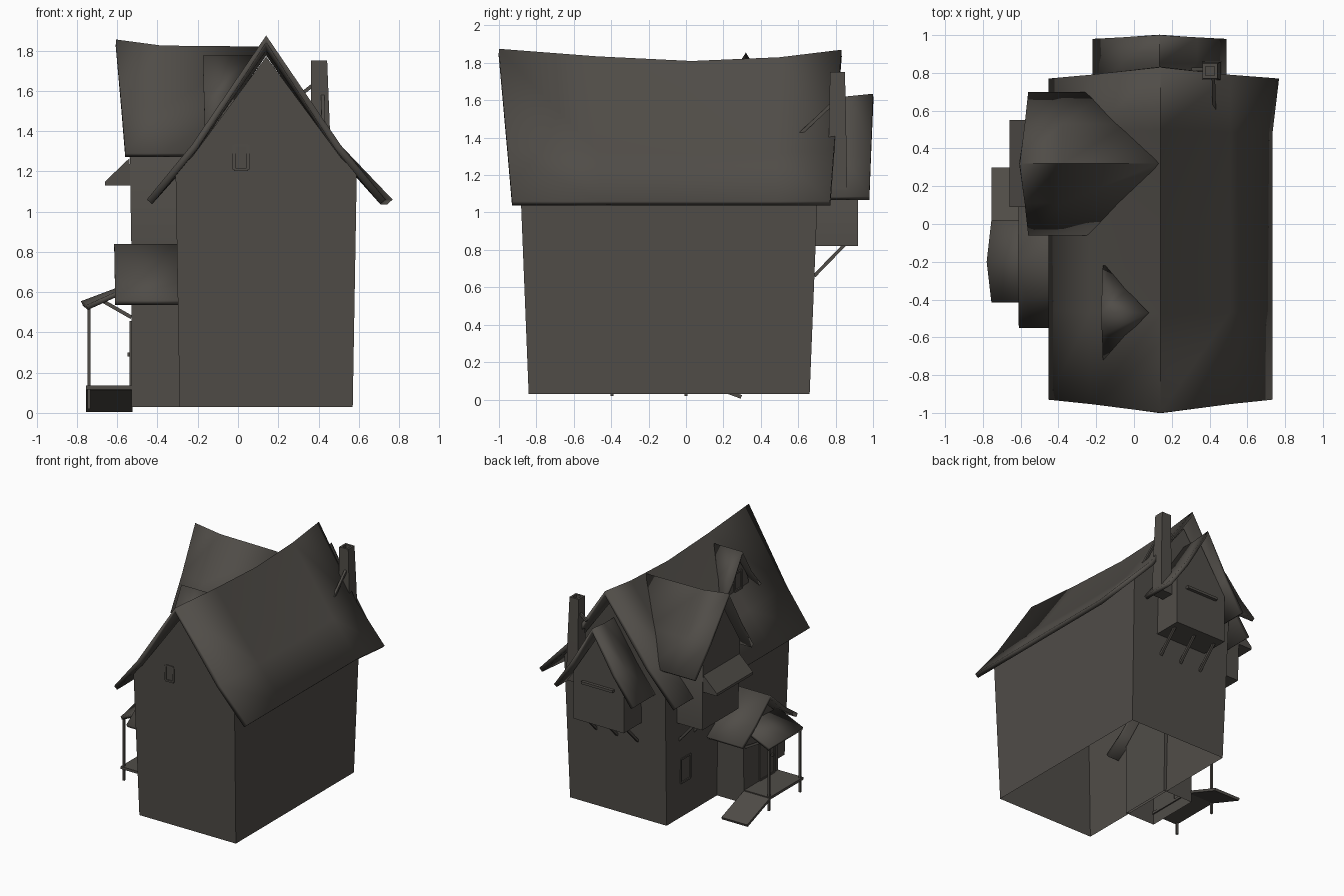
import bpy, bmesh, math
from mathutils import Vector

if "Cube" in bpy.data.objects:
    bpy.data.objects.remove(bpy.data.objects["Cube"])

MAT = bpy.data.materials.new("dark weathered wood")
MAT.diffuse_color = (0.08, 0.073, 0.064, 1)
MAT.use_nodes = True
MAT.node_tree.nodes["Principled BSDF"].inputs["Base Color"].default_value = MAT.diffuse_color


def make(name, verts, faces, thick=0, smooth=True, up=False):
    me = bpy.data.meshes.new(name)
    me.from_pydata([tuple(v) for v in verts], [], faces)
    bm = bmesh.new()
    bm.from_mesh(me)
    bmesh.ops.recalc_face_normals(bm, faces=bm.faces)
    bm.normal_update()
    if up and sum(f.normal.z for f in bm.faces) < 0:
        bmesh.ops.reverse_faces(bm, faces=bm.faces)
    bm.to_mesh(me)
    bm.free()
    ob = bpy.data.objects.new(name, me)
    bpy.context.collection.objects.link(ob)
    me.materials.append(MAT)
    bpy.ops.object.select_all(action='DESELECT')
    ob.select_set(True)
    bpy.context.view_layer.objects.active = ob
    if smooth:
        bpy.ops.object.shade_smooth_by_angle(angle=math.radians(35))
    if thick:
        m = ob.modifiers.new("thickness", 'SOLIDIFY')
        m.thickness = thick
        m.offset = -1
    return ob


def place(axis, u, s, z):
    return (u, s, z) if axis == 'y' else (s, u, z)


def mirror(profile):
    # half profile ends on the centre line
    return [(-u, z) for u, z in profile] + [(u, z) for u, z in profile[-2::-1]]


def grid_faces(rows, cols):
    return [(i * cols + j, i * cols + j + 1, (i + 1) * cols + j + 1, (i + 1) * cols + j)
            for i in range(rows - 1) for j in range(cols - 1)]


def roof(name, axis, c, profile, stations, thick=0.03):
    # stations: ridge position, eave position, ridge lift
    pts = mirror(profile)
    z0, z1 = profile[0][1], profile[-1][1]
    verts = []
    for ridge, eave, lift in stations:
        for u, z in pts:
            t = (z - z0) / (z1 - z0)
            verts.append(place(axis, c + u, eave + (ridge - eave) * t, z + lift * t))
    return make(name, verts, grid_faces(len(stations), len(pts)), thick, up=True)


def walls(name, axis, c, profile, s0, s1, k0=0.0, k1=0.0, bottom=False):
    # gabled shell, ends lean outwards by k per unit of height
    pts = mirror(profile)
    n = len(pts)
    verts = [place(axis, c + u, s0 - k0 * z, z) for u, z in pts]
    verts += [place(axis, c + u, s1 + k1 * z, z) for u, z in pts]
    faces = grid_faces(2, n) + [tuple(range(n)), tuple(range(n, 2 * n))]
    if bottom:
        faces.append((0, n - 1, 2 * n - 1, n))
    return make(name, verts, faces)


def beam(name, p, q, w=0.018, h=0.018):
    p, q = Vector(p), Vector(q)
    d = q - p
    rot = d.to_track_quat('X', 'Z')
    verts = [(p + q) / 2 + rot @ Vector((x * d.length / 2, y * w / 2, z * h / 2))
             for x in (-1, 1) for y in (-1, 1) for z in (-1, 1)]
    faces = [(0, 1, 3, 2), (4, 6, 7, 5), (0, 4, 5, 1), (2, 3, 7, 6), (0, 2, 6, 4), (1, 5, 7, 3)]
    return make(name, verts, faces, smooth=False)


def frame(name, axis, c, s, w, z0, z1, t=0.014):
    # four bars around an opening lying in a wall plane
    a, b = c - w / 2, c + w / 2
    for i, (p, q) in enumerate([((a, z0), (b, z0)), ((a, z1), (b, z1)),
                                ((a, z0), (a, z1)), ((b, z0), (b, z1))]):
        beam(f"{name}_{i}", place(axis, p[0], s, p[1]), place(axis, q[0], s, q[1]), t, t)


# main house
walls("main_walls", 'y', 0.14, [(0.43, 0.03), (0.45, 1.19), (0.37, 1.27), (0, 1.77)],
      -0.84, 0.66, 0.04, 0.04)
main = roof("main_roof", 'y', 0.14, [(0.593, 1.06), (0.37, 1.31), (0, 1.81)],
            [(-1.0, -0.93, 0.065), (-0.48, -0.46, 0.025), (0.03, 0.03, 0),
             (0.5, 0.48, 0.02), (0.83, 0.77, 0.06)], 0.035)
for v in main.data.vertices:      # kicked out back corner of the eave
    if v.co.x > 0.7 and v.co.y > 0.7:
        v.co.x += 0.035

# upper side wing
walls("upper_wing_walls", 'x', 0.32, [(0.23, 0.82), (0.235, 1.38), (0, 1.75)],
      -0.515, -0.2, 0.018, 0, True)
roof("upper_wing_roof", 'x', 0.32, [(0.38, 1.29), (0.21, 1.51), (0, 1.82)],
     [(-0.605, -0.56, 0.035), (-0.38, -0.38, 0.005), (0.13, -0.15, 0)])
for y in (0.13, 0.32, 0.51):
    beam("upper_wing_brace", (-0.29, y, 0.66), (-0.44, y, 0.83))

# awning over the upper wing window
side = [(-0.53, 1.13), (-0.66, 1.13), (-0.66, 1.15), (-0.54, 1.265)]
make("upper_wing_awning", [(x, y, z) for y in (0.09, 0.55) for x, z in side],
     [(0, 1, 2, 3), (4, 5, 6, 7)] + [(i, (i + 1) % 4, (i + 1) % 4 + 4, i + 4) for i in range(4)],
     smooth=False)

# lower entrance wing
walls("entrance_walls", 'x', -0.195, [(0.215, 0.03), (0.22, 0.59), (0, 0.79)], -0.53, -0.27)
roof("entrance_roof", 'x', -0.195, [(0.355, 0.56), (0.19, 0.675), (0, 0.84)],
     [(-0.615, -0.61, 0), (-0.2, -0.2, 0)])

# porch
porch = [(-0.5, 0.02, 0.65), (-0.5, -0.2, 0.66), (-0.5, -0.415, 0.65),
         (-0.755, 0.02, 0.535), (-0.78, -0.2, 0.555), (-0.755, -0.415, 0.535)]
make("porch_roof", porch, grid_faces(2, 3), 0.025, up=True)
beam("porch_deck", (-0.755, -0.2, 0.125), (-0.52, -0.2, 0.125), 0.43, 0.02)
beam("porch_ramp", (-0.64, 0.0, 0.122), (-0.64, 0.296, 0.014), 0.23, 0.02)
for y in (-0.395, 0.0):
    beam("porch_post", (-0.74, y, 0.02), (-0.74, y, 0.53), 0.016, 0.016)
    beam("porch_brace", (-0.53, y, 0.475), (-0.67, y, 0.555))

# door
beam("door", (-0.53, -0.27, 0.14), (-0.53, -0.27, 0.44), 0.17, 0.008)
frame("door_frame", 'x', -0.27, -0.532, 0.18, 0.14, 0.45)
beam("door_knob", (-0.55, -0.33, 0.29), (-0.53, -0.33, 0.29))

# back bay on brackets
walls("bay_walls", 'y', 0.135, [(0.225, 0.82), (0.225, 1.2), (0, 1.55)], 0.66, 0.92, bottom=True)
roof("bay_roof", 'y', 0.135, [(0.355, 1.085), (0.2, 1.3), (0, 1.62)],
     [(0.7, 0.7, 0), (0.85, 0.85, 0), (1.0, 0.98, 0.015)])
beam("bay_ledge", (-0.005, 0.93, 1.14), (0.275, 0.93, 1.14), 0.03, 0.02)
for x in (-0.05, 0.135, 0.32):
    beam("bay_brace", (x, 0.685, 0.66), (x, 0.85, 0.83))

# small dormer
walls("dormer_walls", 'x', -0.47, [(0.16, 1.38), (0.13, 1.52), (0, 1.72)], -0.13, -0.02)
roof("dormer_roof", 'x', -0.47, [(0.25, 1.42), (0.12, 1.575), (0, 1.775)],
     [(-0.175, -0.165, 0), (0.08, -0.13, 0)], 0.02)
frame("dormer_window", 'x', -0.47, -0.134, 0.09, 1.46, 1.6)

# tapered hollow chimney
rings = [(0.412, 0.81, 0.052, 1.08), (0.41, 0.81, 0.047, 1.4), (0.403, 0.81, 0.04, 1.75),
         (0.403, 0.81, 0.024, 1.75), (0.403, 0.81, 0.024, 1.66)]
cv = [(x + a * r, y + b * r, z) for x, y, r, z in rings
      for a, b in ((-1, -1), (1, -1), (1, 1), (-1, 1))]
cf = [(i * 4 + j, i * 4 + (j + 1) % 4, i * 4 + 4 + (j + 1) % 4, i * 4 + 4 + j)
      for i in range(4) for j in range(4)]
make("chimney", cv, cf + [(0, 1, 2, 3), (16, 17, 18, 19)], smooth=False)
beam("chimney_stay_side", (0.425, 0.61, 1.42), (0.42, 0.78, 1.58))
beam("chimney_stay_ridge", (0.31, 0.82, 1.58), (0.38, 0.82, 1.635))

# windows
frame("attic_window", 'y', 0.015, -0.892, 0.07, 1.21, 1.33)
frame("side_window", 'x', 0.43, -0.297, 0.12, 0.31, 0.5)
